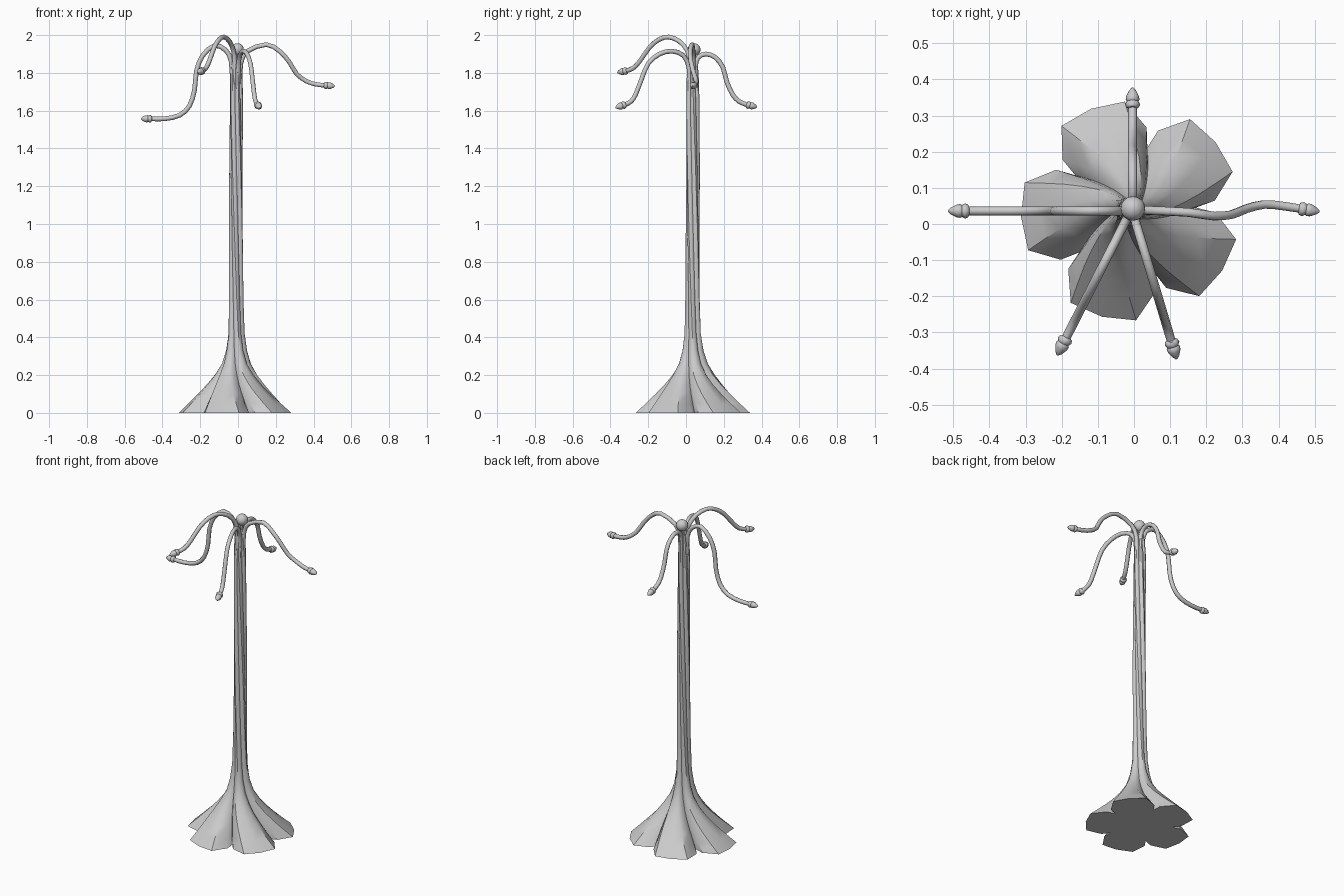
import bpy, bmesh, math
from mathutils import Vector

if "Cube" in bpy.data.objects:
    bpy.data.objects.remove(bpy.data.objects["Cube"])

CX, CY = -0.01, 0.036


def finish(obj, angle=40):
    bpy.ops.object.select_all(action='DESELECT')
    obj.select_set(True)
    bpy.context.view_layer.objects.active = obj
    bpy.ops.object.shade_smooth_by_angle(angle=math.radians(angle))


# Twisted trunk: five-lobed sections lofted upward (z, lobe radius, notch ratio, twist)
sections = [(0, .303, .60, 0), (.05, .252, .62, -3), (.1, .203, .64, -7), (.15, .157, .65, -12),
            (.2, .117, .67, -18), (.26, .080, .70, -26), (.33, .058, .73, -34), (.42, .045, .75, -42),
            (.6, .040, .75, -52), (.85, .039, .75, -65), (1.1, .038, .75, -78), (1.35, .037, .74, -91),
            (1.6, .036, .72, -104), (1.75, .035, .66, -111), (1.83, .030, .60, -115), (1.9, .016, .7, -118)]
bm = bmesh.new()
rings = []
for z, r, notch, twist in sections:
    ring = []
    flare = min(1, r / .3)
    for k in range(5):
        mid = 111 + 72 * k + twist
        side = 1 - (.06 + .02) * (1 - flare)
        lobe = [(-36, notch), (-27, (notch + side) / 2 * (1 - .03 * flare)), (-18, side), (0, 1),
                (18, side), (27, (notch + side) / 2 * (1 - .03 * flare))]
        for da, f in lobe:
            # the lobe sides run straight out near the ground
            a = math.radians(mid + da + (math.copysign(5, da) * flare if abs(da) == 27 else 0))
            ring.append(bm.verts.new((CX + r * f * math.cos(a), CY + r * f * math.sin(a), z)))
    rings.append(ring)
n = len(rings[0])
for a, b in zip(rings, rings[1:]):
    for i in range(n):
        j = (i + 1) % n
        bm.faces.new((a[i], a[j], b[j], b[i]))
bm.faces.new(rings[0][::-1])
bm.faces.new(rings[-1])
me = bpy.data.meshes.new("trunk")
bm.to_mesh(me)
bm.free()
trunk = bpy.data.objects.new("trunk", me)
bpy.context.collection.objects.link(trunk)
finish(trunk)

# Ball finial
bpy.ops.mesh.primitive_uv_sphere_add(segments=16, ring_count=10, radius=.034, location=(-.003, .043, 1.923))
bpy.context.object.name = "ball_finial"
finish(bpy.context.object, 60)

# Bud profile: distance along the tip, radius
BUD = [(.0, .012), (.003, .018), (.012, .021), (.020, .016), (.024, .019), (.034, .018), (.050, .010), (.058, .003)]


def branch(name, pts):
    pts = [Vector(p) for p in pts]
    path = []
    # smooth path through the given points
    for i in range(len(pts) - 1):
        p0, p1, p2 = pts[max(i - 1, 0)], pts[i], pts[i + 1]
        p3 = pts[min(i + 2, len(pts) - 1)]
        for t in (0, .5):
            path.append(.5 * (2 * p1 + (p2 - p0) * t + (2 * p0 - 5 * p1 + 4 * p2 - p3) * t * t
                              + (3 * p1 - p0 - 3 * p2 + p3) * t ** 3))
    pairs = [(p, .0125) for p in path]
    d = (pts[-1] - pts[-2]).normalized()
    d = Vector((d.x, d.y, d.z * .5)).normalized()
    pairs += [(pts[-1] + d * s, r) for s, r in BUD]
    cu = bpy.data.curves.new(name, 'CURVE')
    cu.dimensions = '3D'
    cu.bevel_depth = 1
    cu.bevel_resolution = 2
    cu.use_fill_caps = True
    sp = cu.splines.new('POLY')
    sp.points.add(len(pairs) - 1)
    for q, (p, r) in zip(sp.points, pairs):
        q.co = (*p, 1)
        q.radius = r
    obj = bpy.data.objects.new(name, cu)
    bpy.context.collection.objects.link(obj)
    bpy.ops.object.select_all(action='DESELECT')
    obj.select_set(True)
    bpy.context.view_layer.objects.active = obj
    bpy.ops.object.convert(target='MESH')
    finish(bpy.context.object, 50)


# Five drooping branches
branch("left_branch", [(x, .036, z) for x, z in
       [(-.03, 1.74), (-.036, 1.86), (-.065, 1.92), (-.125, 1.945), (-.188, 1.89), (-.22, 1.81),
        (-.23, 1.71), (-.257, 1.625), (-.31, 1.575), (-.39, 1.557), (-.456, 1.557)]])
branch("right_branch", [(.01, .038, 1.74), (.015, .038, 1.85), (.05, .037, 1.915), (.15, .032, 1.95),
       (.22, .022, 1.915), (.27, .026, 1.86), (.31, .042, 1.795), (.36, .054, 1.757), (.41, .05, 1.74), (.456, .043, 1.734)])
branch("front_left_branch", [(-.012 + (y - .03) * .51, y, z) for y, z in
       [(.022, 1.74), (.018, 1.86), (.005, 1.92), (-.035, 1.967), (-.09, 1.99), (-.14, 1.978),
        (-.193, 1.935), (-.246, 1.86), (-.28, 1.825), (-.312, 1.812)]])
branch("front_right_branch", [(-.003 + (.03 - y) * .3, y, z) for y, z in
       [(.02, 1.74), (.015, 1.83), (-.015, 1.893), (-.075, 1.915), (-.14, 1.9), (-.2, 1.85),
        (-.236, 1.765), (-.267, 1.685), (-.29, 1.65), (-.32, 1.632)]])
branch("back_branch", [(-.004, y, z) for y, z in
       [(.05, 1.74), (.05, 1.83), (.063, 1.88), (.105, 1.9), (.155, 1.882), (.195, 1.83),
        (.215, 1.755), (.247, 1.685), (.28, 1.65), (.32, 1.632)]])
